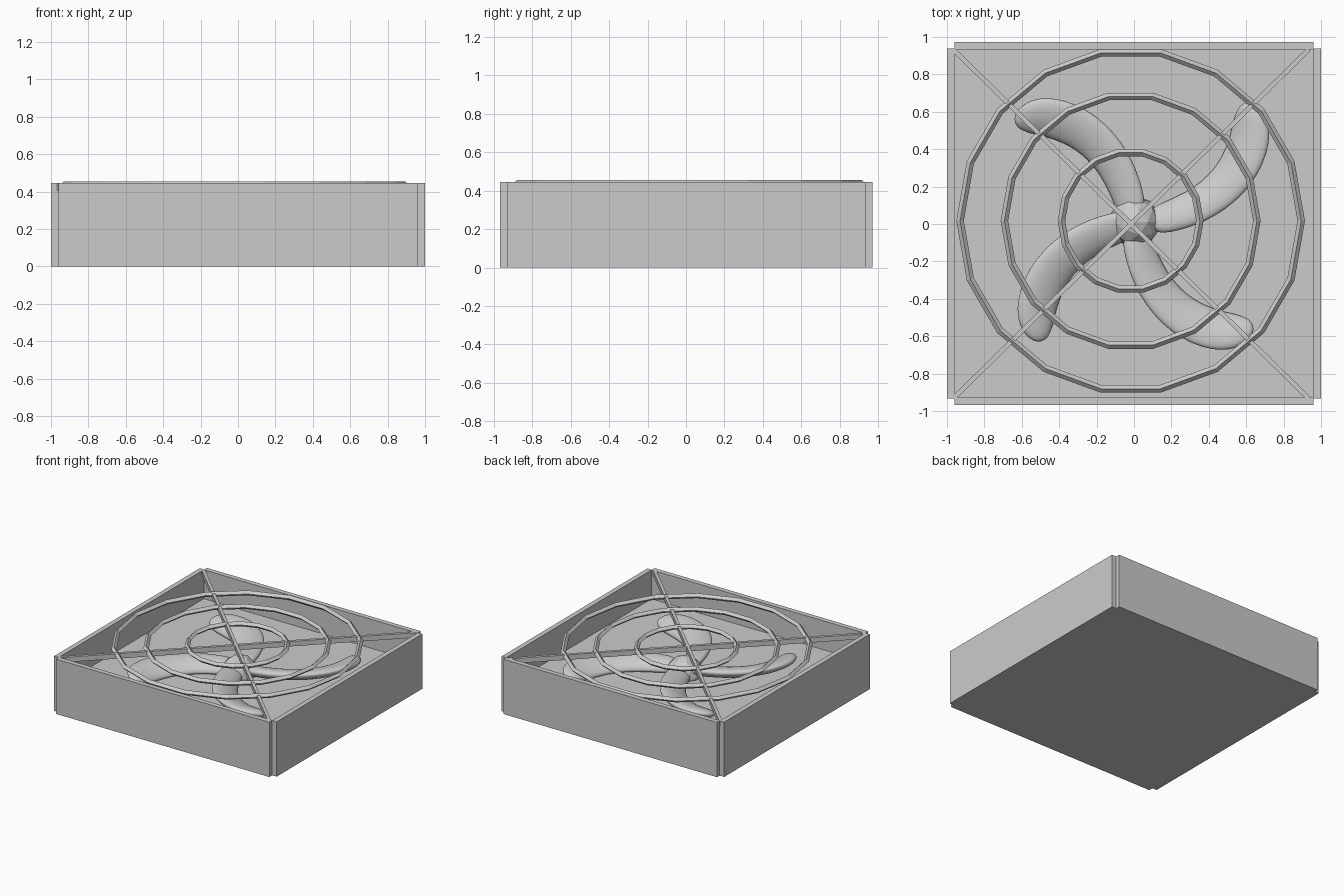
import bpy, bmesh, math
from mathutils import Vector

if "Cube" in bpy.data.objects:
    bpy.data.objects.remove(bpy.data.objects["Cube"])


def box(name, center, size, turn=0.0):
    bpy.ops.mesh.primitive_cube_add(size=1, location=center, rotation=(0, 0, turn))
    ob = bpy.context.object
    ob.name = name
    ob.scale = size
    return ob


# Square housing: four walls with notched corners, raised floor
H = 0.445
for s, side in ((-1, "left"), (1, "right")):
    box(side + "_wall", (0.98 * s, 0.003, H / 2), (0.04, 1.87, H))
for s, side in ((-1, "front"), (1, "back")):
    box(side + "_wall", (0, 0.95 * s + 0.002, H / 2), (1.92, 0.04, H))
FLOOR = 0.21
box("floor", (0, 0.002, FLOOR / 2), (1.92, 1.864, FLOOR))

# Diagonal grille bars
for s in (-1, 1):
    box("grille_bar", (-0.016, 0, 0.425), (2.665, 0.024, 0.04),
        s * math.atan2(1.87, 1.905))

# Grille rings
for r in (0.37, 0.675, 0.912):
    bpy.ops.mesh.primitive_torus_add(major_radius=r, minor_radius=0.02,
                                     major_segments=18, minor_segments=4,
                                     location=(-0.018, 0.017, 0.435))
    bpy.context.object.name = "grille_ring"

# Hub
bpy.ops.mesh.primitive_ico_sphere_add(subdivisions=2, radius=0.136,
                                      location=(0.005, 0.012, 0.225))
bpy.context.object.name = "hub"

# Swept blade: x, y, half width along the curved centre line
PATH = [(0.0, 0.03, 0.08), (-0.03, 0.15, 0.10), (-0.10, 0.33, 0.113),
        (-0.25, 0.50, 0.127), (-0.45, 0.58, 0.132), (-0.57, 0.57, 0.105),
        (-0.64, 0.54, 0.035)]


def blade(name, center, turn):
    bm = bmesh.new()
    rings = []
    tilt, thick, n = math.radians(20), 0.045, 8
    for i, (x, y, w) in enumerate(PATH):
        a, b = PATH[max(i - 1, 0)], PATH[min(i + 1, len(PATH) - 1)]
        d = Vector((b[0] - a[0], b[1] - a[1], 0)).normalized()
        out = Vector((d.y, -d.x, 0))
        across = out * math.cos(tilt) + Vector((0, 0, math.sin(tilt)))
        up = Vector((0, 0, math.cos(tilt))) - out * math.sin(tilt)
        c = Vector((x, y, 0))
        t = thick * min(1, w / 0.08)
        rings.append([bm.verts.new(c + across * w * math.cos(k * math.tau / n)
                                   + up * t * math.sin(k * math.tau / n))
                      for k in range(n)])
    for p, q in zip(rings, rings[1:]):
        for k in range(n):
            bm.faces.new((p[k], p[(k + 1) % n], q[(k + 1) % n], q[k]))
    bm.faces.new(rings[0])
    bm.faces.new(rings[-1])
    bmesh.ops.recalc_face_normals(bm, faces=bm.faces)
    for f in bm.faces:
        f.smooth = True
    me = bpy.data.meshes.new(name)
    bm.to_mesh(me)
    bm.free()
    ob = bpy.data.objects.new(name, me)
    bpy.context.collection.objects.link(ob)
    ob.location = (center[0], center[1], 0.26)
    ob.rotation_euler.z = turn
    ob.modifiers.new("smooth", 'SUBSURF').levels = 2
    ob.modifiers["smooth"].render_levels = 2


# Four blades around the hub
for k in range(4):
    blade("blade", (0.05, 0.01) if k % 2 else (0, 0), k * math.pi / 2)
